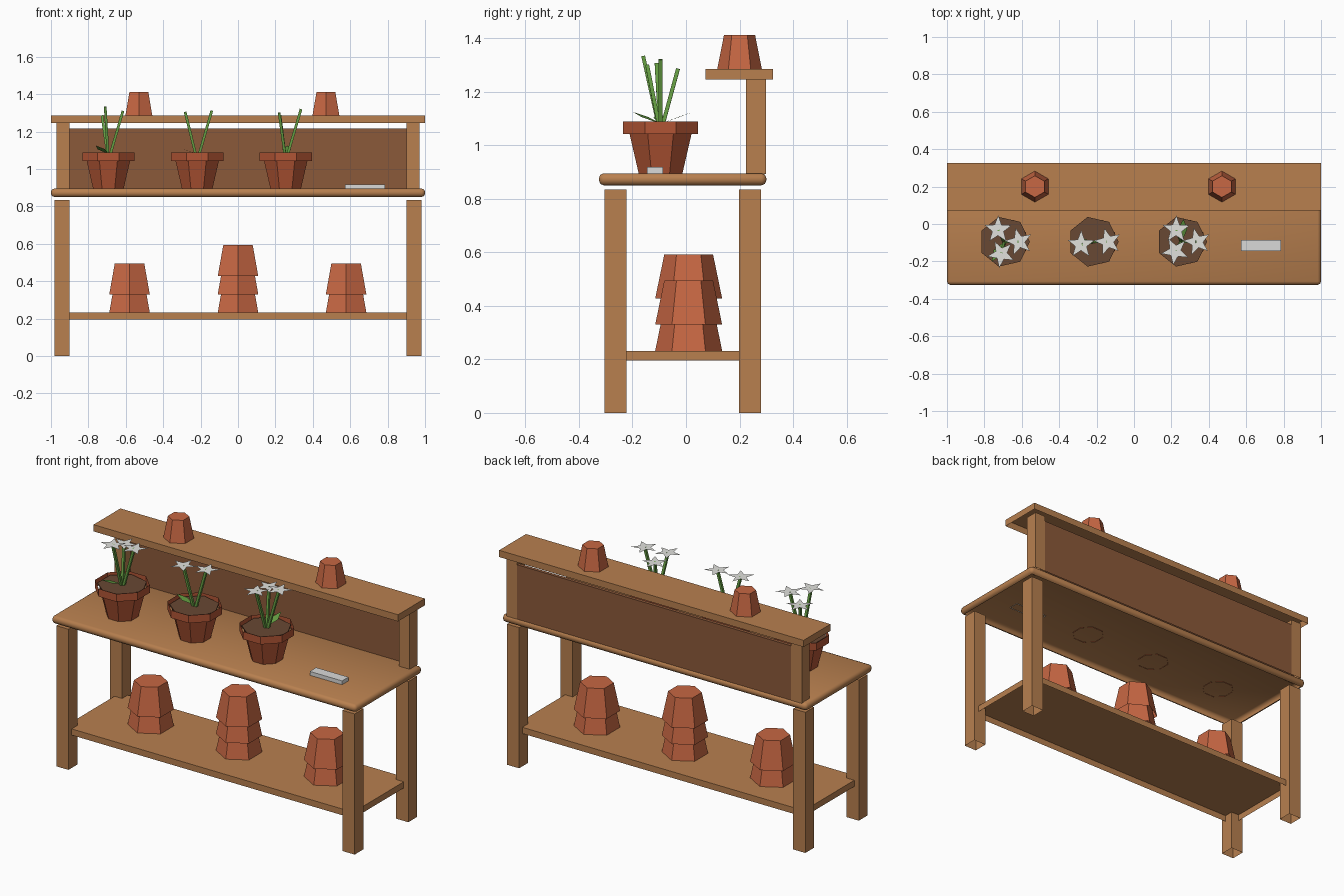
import bpy, bmesh, math
from mathutils import Vector

if "Cube" in bpy.data.objects:
    bpy.data.objects.remove(bpy.data.objects["Cube"])


def material(name, rgb):
    m = bpy.data.materials.new(name)
    m.diffuse_color = (*rgb, 1)
    m.use_nodes = True
    m.node_tree.nodes["Principled BSDF"].inputs["Base Color"].default_value = m.diffuse_color
    return m


WOOD = material("warm_wood", (0.48, 0.215, 0.078))
BOARD = material("dark_wood", (0.26, 0.10, 0.042))
CLAY = material("terracotta", (0.57, 0.135, 0.056))
DARK_CLAY = material("dark_terracotta", (0.44, 0.09, 0.035))
SOIL = material("soil_brown", (0.14, 0.065, 0.033))
GREEN = material("leaf_green", (0.13, 0.34, 0.055))
PETAL = material("petal_white", (0.75, 0.75, 0.72))
METAL = material("pale_grey", (0.70, 0.70, 0.69))


def finish(name, bm, mat):
    me = bpy.data.meshes.new(name)
    bm.to_mesh(me)
    bm.free()
    me.materials.append(mat)
    ob = bpy.data.objects.new(name, me)
    bpy.context.collection.objects.link(ob)
    return ob


def box(name, x0, x1, y0, y1, z0, z1, mat, bevel=0, segments=1, smooth=False):
    """Box left open underneath, as the bench parts are."""
    bm = bmesh.new()
    bmesh.ops.create_cube(bm, size=1)
    for v in bm.verts:
        v.co = ((x0 + x1) / 2 + v.co.x * (x1 - x0),
                (y0 + y1) / 2 + v.co.y * (y1 - y0),
                (z0 + z1) / 2 + v.co.z * (z1 - z0))
    if bevel:
        bmesh.ops.bevel(bm, geom=bm.edges[:], offset=bevel, segments=segments,
                        profile=0.5, affect='EDGES')
    bmesh.ops.recalc_face_normals(bm, faces=bm.faces)
    under = [f for f in bm.faces if f.normal.z < -0.99]
    bmesh.ops.delete(bm, geom=under, context='FACES')
    for f in bm.faces:
        f.smooth = smooth
    return finish(name, bm, mat)


def lathe(name, x, y, profile, sides, start, mat, cap=True):
    """Faceted shell of revolution from (radius, z) points, open underneath."""
    bm = bmesh.new()
    rings = []
    for r, z in profile:
        rings.append([bm.verts.new((x + r * math.cos(start + i * math.tau / sides),
                                    y + r * math.sin(start + i * math.tau / sides), z))
                      for i in range(sides)])
    for a, b in zip(rings, rings[1:]):
        for i in range(sides):
            j = (i + 1) % sides
            bm.faces.new((a[i], a[j], b[j], b[i]))
    if cap:
        bm.faces.new(rings[-1])
    return finish(name, bm, mat)


def stem(name, a, b, r, mat):
    a, b = Vector(a), Vector(b)
    d = (b - a).normalized()
    u = d.cross(Vector((0, 1, 0))).normalized()
    w = d.cross(u)
    bm = bmesh.new()
    rings = [[bm.verts.new(p + r * (u * math.cos(t) + w * math.sin(t)))
              for t in (math.tau * i / 4 + math.pi / 4 for i in range(4))] for p in (a, b)]
    for i in range(4):
        j = (i + 1) % 4
        bm.faces.new((rings[0][i], rings[0][j], rings[1][j], rings[1][i]))
    bm.faces.new(rings[1])
    return finish(name, bm, mat)


def star(name, c, spin, mat):
    """Flat five-pointed bloom facing up."""
    bm = bmesh.new()
    mid = bm.verts.new(c)
    ring = []
    for i in range(10):
        r = 0.032 if i % 2 else 0.076
        t = spin + math.tau * i / 10
        ring.append(bm.verts.new((c[0] + r * math.cos(t), c[1] + r * math.sin(t), c[2])))
    for i in range(10):
        bm.faces.new((mid, ring[i], ring[(i + 1) % 10]))
    return finish(name, bm, mat)


def leaf(name, a, b, mat):
    """Flat pointed leaf from a to b."""
    a, b = Vector(a), Vector(b)
    side = Vector((0, 0, 1)).cross(b - a).normalized() * 0.024
    mid = a.lerp(b, 0.55)
    bm = bmesh.new()
    bm.faces.new([bm.verts.new(p) for p in (a, mid - side, b, mid + side)])
    return finish(name, bm, mat)


# bench frame
box("table_top", -1, 1, -0.325, 0.30, 0.85, 0.895, WOOD, 0.018, 2, True)
for sx, side in ((-1, "left"), (1, "right")):
    xs = sorted((sx * 0.90, sx * 0.98))
    box(side + "_front_leg", *xs, -0.305, -0.222, 0, 0.835, WOOD)
    box(side + "_back_leg", *xs, 0.198, 0.28, 0, 0.835, WOOD)
    xs = sorted((sx * 0.90, sx * 0.97))
    box(side + "_shelf_post", *xs, 0.225, 0.299, 0.892, 1.245, WOOD)
box("lower_shelf", -0.95, 0.95, -0.275, 0.25, 0.195, 0.232, WOOD)
box("back_board", -0.92, 0.92, 0.278, 0.298, 0.892, 1.215, BOARD)
box("upper_shelf", -1, 1, 0.073, 0.325, 1.245, 1.285, WOOD)

# upside-down pots on the upper shelf
for i, x in enumerate((-0.53, 0.47)):
    lathe(f"small_pot_{i}", x, 0.20, [(0.083, 1.285), (0.058, 1.412)], 6, math.pi / 2, CLAY)

# stacks of upside-down pots on the lower shelf
for i, (x, count) in enumerate(((-0.58, 2), (0, 3), (0.578, 2))):
    for k in range(count):
        z = 0.232 + 0.0975 * k
        lathe(f"stacked_pot_{i}_{k}", x, 0.01, [(0.125, z), (0.091, z + 0.165)],
              6, math.pi / 2, CLAY)

# planted pots: x, blooms (x, y, z), leaf tip
Y = -0.095
plants = [
    (-0.693, [(-0.727, -0.03, 1.285), (-0.615, Y, 1.31), (-0.71, -0.16, 1.333)],
     (-0.76, -0.20, 1.125)),
    (-0.218, [(-0.283, -0.11, 1.305), (-0.14, Y, 1.312)], (-0.335, -0.10, 1.12)),
    (0.255, [(0.225, -0.03, 1.285), (0.337, Y, 1.32), (0.22, -0.145, 1.30)],
     (0.265, 0.028, 1.125)),
]
turn = math.pi / 8
for i, (x, blooms, tip) in enumerate(plants):
    lathe(f"planted_pot_{i}", x, Y, [(0.088, 0.893), (0.126, 1.045)], 8, turn, DARK_CLAY, False)
    lathe(f"pot_rim_{i}", x, Y, [(0.151, 1.042), (0.151, 1.088)], 8, turn, DARK_CLAY, False)
    lathe(f"soil_{i}", x, Y, [(0.136, 1.068), (0.136, 1.076)], 7, 0, SOIL)
    for k, b in enumerate(blooms):
        stem(f"stem_{i}_{k}", (x + (b[0] - x) * 0.1, Y + (b[1] - Y) * 0.1, 1.07), b, 0.010, GREEN)
        star(f"bloom_{i}_{k}", (b[0], b[1], b[2] + 0.001), 0.3 + k * 0.25, PETAL)
    leaf(f"leaf_{i}", (x, Y, 1.08), tip, GREEN)

# small grey block on the table
box("grey_block", 0.573, 0.785, -0.145, -0.085, 0.893, 0.918, METAL)
